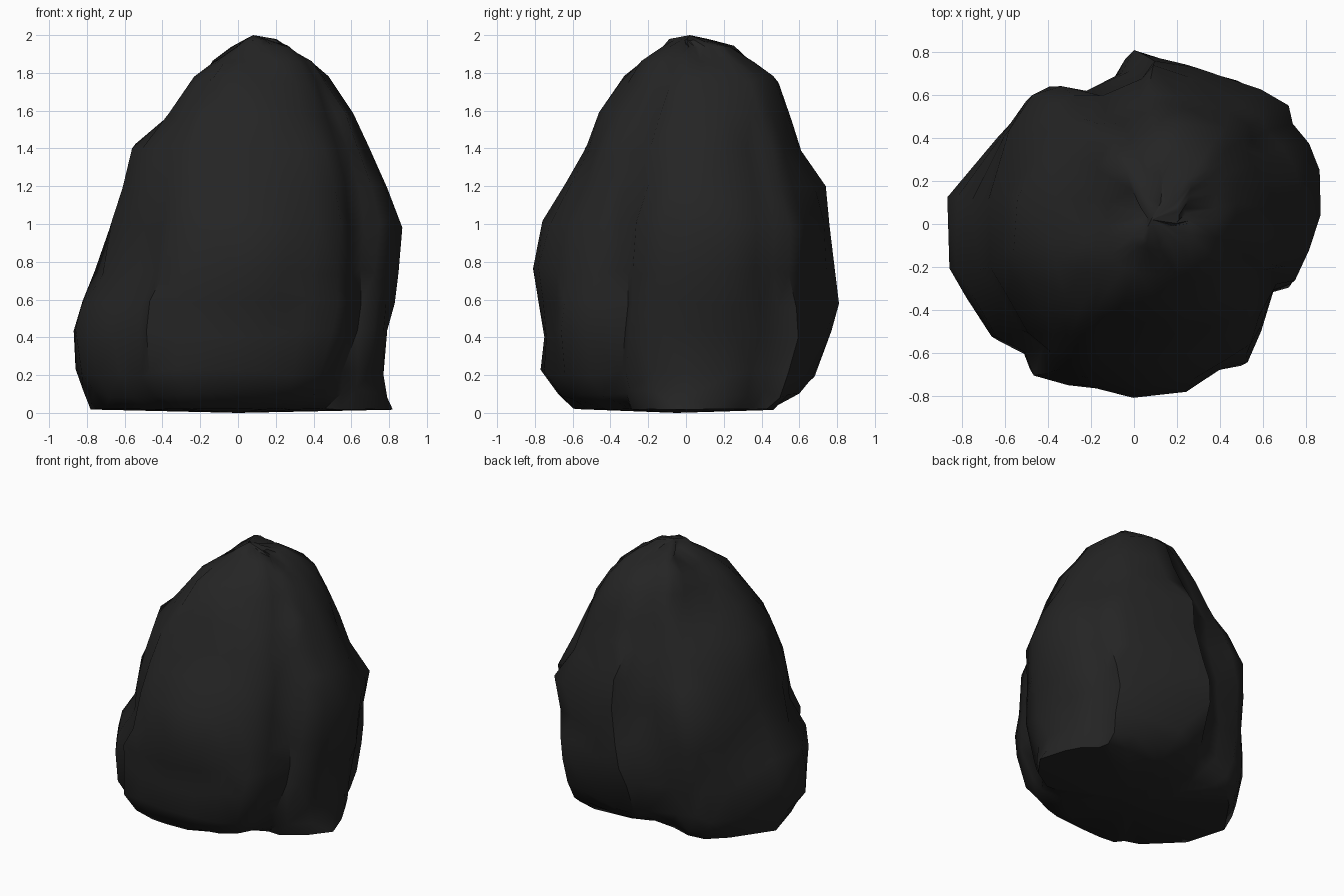
import bpy, bmesh, math, random
from mathutils import Vector, noise

random.seed(7)
cube = bpy.data.objects.get("Cube")
if cube:
    bpy.data.objects.remove(cube)

# Charcoal stone
stone = bpy.data.materials.new("charcoal stone")
stone.use_nodes = True
color = (0.018, 0.018, 0.018, 1)
stone.diffuse_color = color
bsdf = stone.node_tree.nodes["Principled BSDF"]
bsdf.inputs["Base Color"].default_value = color
bsdf.inputs["Roughness"].default_value = 0.9

# Plan outline with its notches, counter-clockwise
OUTLINE = [(.87, .05), (.83, .27), (.77, .4), (.69, .5), (.68, .6), (.53, .67),
           (.2, .77), (0, .81), (-.06, .71), (-.25, .59), (-.41, .61),
           (-.52, .55), (-.65, .42), (-.87, .12), (-.87, -.23), (-.76, -.36),
           (-.63, -.54), (-.5, -.6), (-.46, -.71), (-.3, -.75), (-.05, -.8),
           (.2, -.78), (.37, -.71), (.53, -.66), (.6, -.52), (.67, -.33),
           (.77, -.31), (.83, -.14)]

# Height, then reach towards +x, left back, +y, right back,
# -x, right front, -y and left front
LAYERS = [(.02, .82, .72, .45, .64, .78, .68, .6, .6),
          (.1, .79, .77, .6, .7, .82, .75, .68, .68),
          (.21, .77, .82, .68, .74, .86, .83, .77, .76),
          (.42, .79, .86, .77, .74, .87, .84, .75, .82),
          (.58, .83, .87, .81, .74, .83, .83, .78, .83),
          (.75, .85, .86, .79, .76, .76, .77, .81, .8),
          (1.0, .87, .9, .76, .76, .68, .72, .76, .78),
          (1.2, .79, .77, .74, .66, .61, .65, .64, .7),
          (1.4, .69, .7, .61, .54, .56, .58, .53, .64),
          (1.57, .61, .64, .56, .45, .38, .46, .46, .54),
          (1.76, .48, .54, .49, .34, .23, .31, .34, .43),
          (1.86, .39, .43, .36, .3, .13, .18, .24, .36),
          (1.94, .26, .32, .25, .2, -.01, .06, .12, .24),
          (1.975, .21, .2, .12, .07, -.04, .02, .09, .14)]
SIDES = len(OUTLINE)
STEP = math.pi / 4
DIRECTIONS = [Vector((math.cos(k * STEP), math.sin(k * STEP))) for k in range(8)]


def layer_points(z, *reach):
    """Notched ring, fitted to its reach in all eight directions."""
    centre = Vector((reach[0] - reach[4], reach[2] - reach[6])) / 2
    size = [h - centre.dot(d) for h, d in zip(reach, DIRECTIONS)]
    blend = min(.6, abs(z - .6) * .5)
    pts = []
    for corner in OUTLINE:
        p = Vector(corner)
        p = p.lerp(p.normalized() * .8, blend)
        bump = noise.noise(Vector((p.x * 2, p.y * 2, z * 3)))
        pts.append(p * (1 + .05 * bump + random.uniform(-.012, .012)))
    for _ in range(4):
        ratio = [h / max(p.dot(d) for p in pts)
                 for h, d in zip(size, DIRECTIONS)]
        for p in pts:
            turn = (math.atan2(p.y, p.x) % math.tau) / STEP
            k, part = int(turn), turn % 1
            p *= ratio[k % 8] * (1 - part) + ratio[(k + 1) % 8] * part
    wobble = .025 if .05 < z < 1.8 else .005
    return [(*(centre + p), z + random.uniform(-wobble, wobble)) for p in pts]


# Boulder body: stacked layers, closed at the foot and the peak
bm = bmesh.new()
rings = [[bm.verts.new(p) for p in layer_points(*layer)] for layer in LAYERS]
for low, high in zip(rings, rings[1:]):
    for i in range(SIDES):
        j = (i + 1) % SIDES
        bm.faces.new((low[i], low[j], high[j], high[i]))
foot = bm.verts.new((0, -.05, 0))
peak = bm.verts.new((.08, .02, 2))
for i in range(SIDES):
    j = (i + 1) % SIDES
    bm.faces.new((foot, rings[0][j], rings[0][i]))
    bm.faces.new((peak, rings[-1][i], rings[-1][j]))

bmesh.ops.triangulate(bm, faces=bm.faces[:], quad_method='SHORT_EDGE')
bmesh.ops.recalc_face_normals(bm, faces=bm.faces[:])
mesh = bpy.data.meshes.new("boulder")
bm.to_mesh(mesh)
bm.free()
mesh.materials.append(stone)
boulder = bpy.data.objects.new("boulder", mesh)
bpy.context.collection.objects.link(boulder)

# Soft stone surface with crisp breaks
bpy.ops.object.select_all(action='DESELECT')
boulder.select_set(True)
bpy.context.view_layer.objects.active = boulder
bpy.ops.object.shade_smooth_by_angle(angle=math.radians(50))
